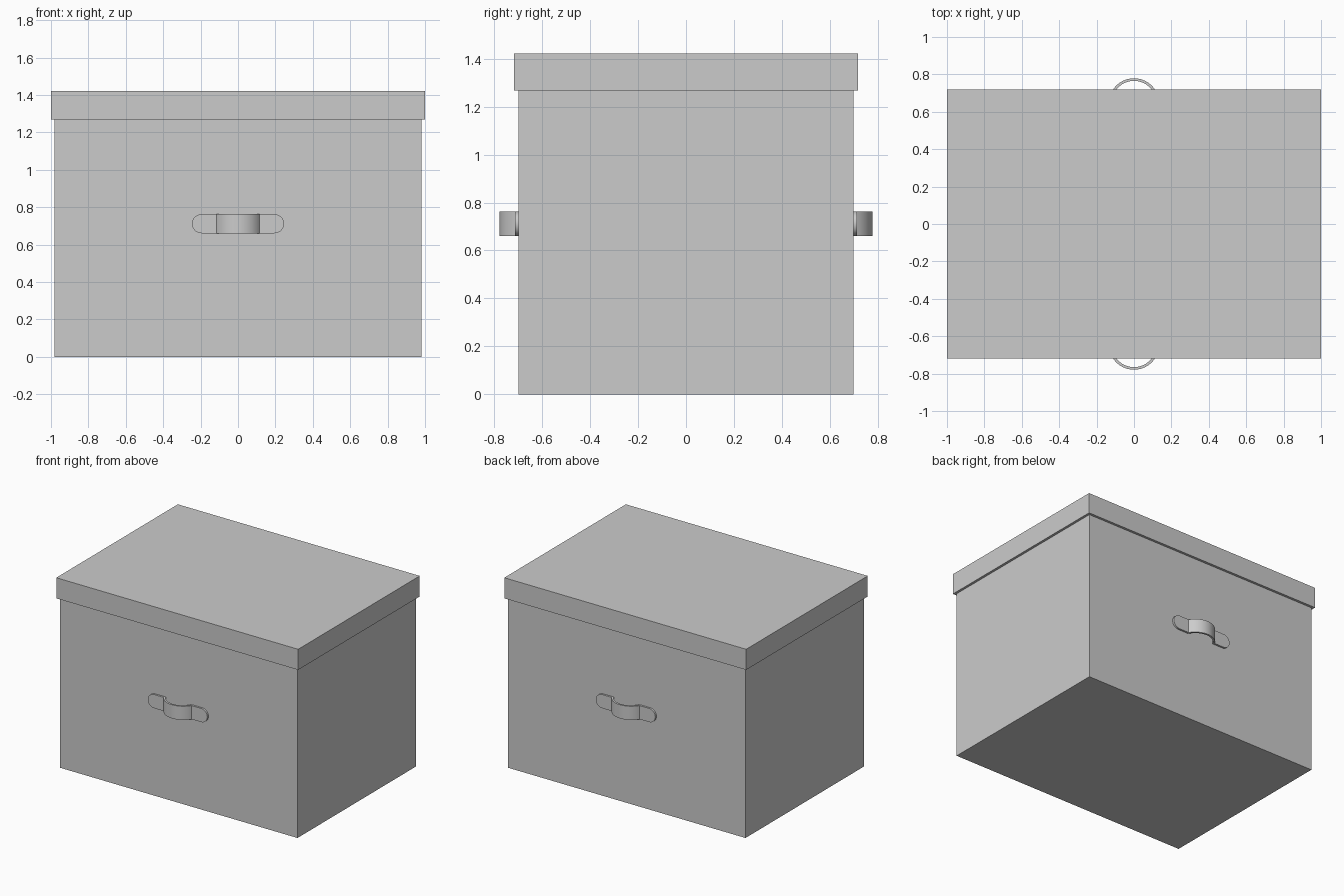
import bpy, bmesh
from math import pi, sin, cos, asin, radians
from mathutils import Vector, Matrix

if "Cube" in bpy.data.objects:
    bpy.data.objects.remove(bpy.data.objects["Cube"])


def finish(name, bm):
    bmesh.ops.recalc_face_normals(bm, faces=bm.faces)
    mesh = bpy.data.meshes.new(name)
    bm.to_mesh(mesh)
    bm.free()
    obj = bpy.data.objects.new(name, mesh)
    bpy.context.collection.objects.link(obj)
    return obj


def tray(name, sx, sy, z_closed, z_open, wall):
    """Rectangular shell with one closed end and one open end."""
    bm = bmesh.new()
    rings = []
    for inset, z in ((0, z_closed), (0, z_open), (wall, z_open),
                     (wall, z_closed + (wall if z_open > z_closed else -wall))):
        x, y = sx - inset, sy - inset
        rings.append([bm.verts.new((a * x, b * y, z))
                      for a, b in ((-1, -1), (1, -1), (1, 1), (-1, 1))])
    for r0, r1 in zip(rings, rings[1:]):
        for i in range(4):
            j = (i + 1) % 4
            bm.faces.new((r0[i], r0[j], r1[j], r1[i]))
    bm.faces.new(rings[0])
    bm.faces.new(rings[-1])
    return finish(name, bm)


def prism(bm, points, offset):
    """Extrude a flat outline by an offset."""
    face = bm.faces.new([bm.verts.new(p) for p in points])
    new = bmesh.ops.extrude_face_region(bm, geom=[face], use_keep_orig=True)
    verts = [v for v in new["geom"] if isinstance(v, bmesh.types.BMVert)]
    bmesh.ops.translate(bm, verts=verts, vec=Vector(offset))


def handle(name, turn):
    bm = bmesh.new()
    wall_y, thick, zc, half = -0.70, 0.014, 0.712, 0.051
    # Bowed grip
    r_out, cy, n = 0.134, -0.645, 24
    r_in = r_out - thick

    def arc(r, y_end):
        a0 = asin((cy - y_end) / r)
        return [(r * cos(a0 + (pi - 2 * a0) * i / n),
                 cy - r * sin(a0 + (pi - 2 * a0) * i / n), zc - half)
                for i in range(n + 1)]
    prism(bm, arc(r_out, wall_y - thick) + arc(r_in, wall_y)[::-1], (0, 0, 2 * half))
    # Round-ended tabs flat against the box
    for s in (-1, 1):
        pts = [(s * 0.112, wall_y, zc - half)]
        pts += [(s * (0.195 + half * cos(t)), wall_y, zc + half * sin(t))
                for t in (-pi / 2 + pi * i / 16 for i in range(17))]
        pts += [(s * 0.112, wall_y, zc + half)]
        prism(bm, pts, (0, -thick, 0))
    bmesh.ops.rotate(bm, verts=bm.verts, cent=(0, 0, 0), matrix=Matrix.Rotation(turn, 3, 'Z'))
    obj = finish(name, bm)
    bpy.ops.object.select_all(action='DESELECT')
    obj.select_set(True)
    bpy.context.view_layer.objects.active = obj
    bpy.ops.object.shade_smooth_by_angle(angle=radians(30))


# Open-topped box and the lid that slips over it
tray("box_body", 0.982, 0.70, 0.0, 1.40, 0.018)
tray("lid", 1.0, 0.718, 1.422, 1.268, 0.018)

# Handles on the front and back
handle("front_handle", 0)
handle("back_handle", pi)
